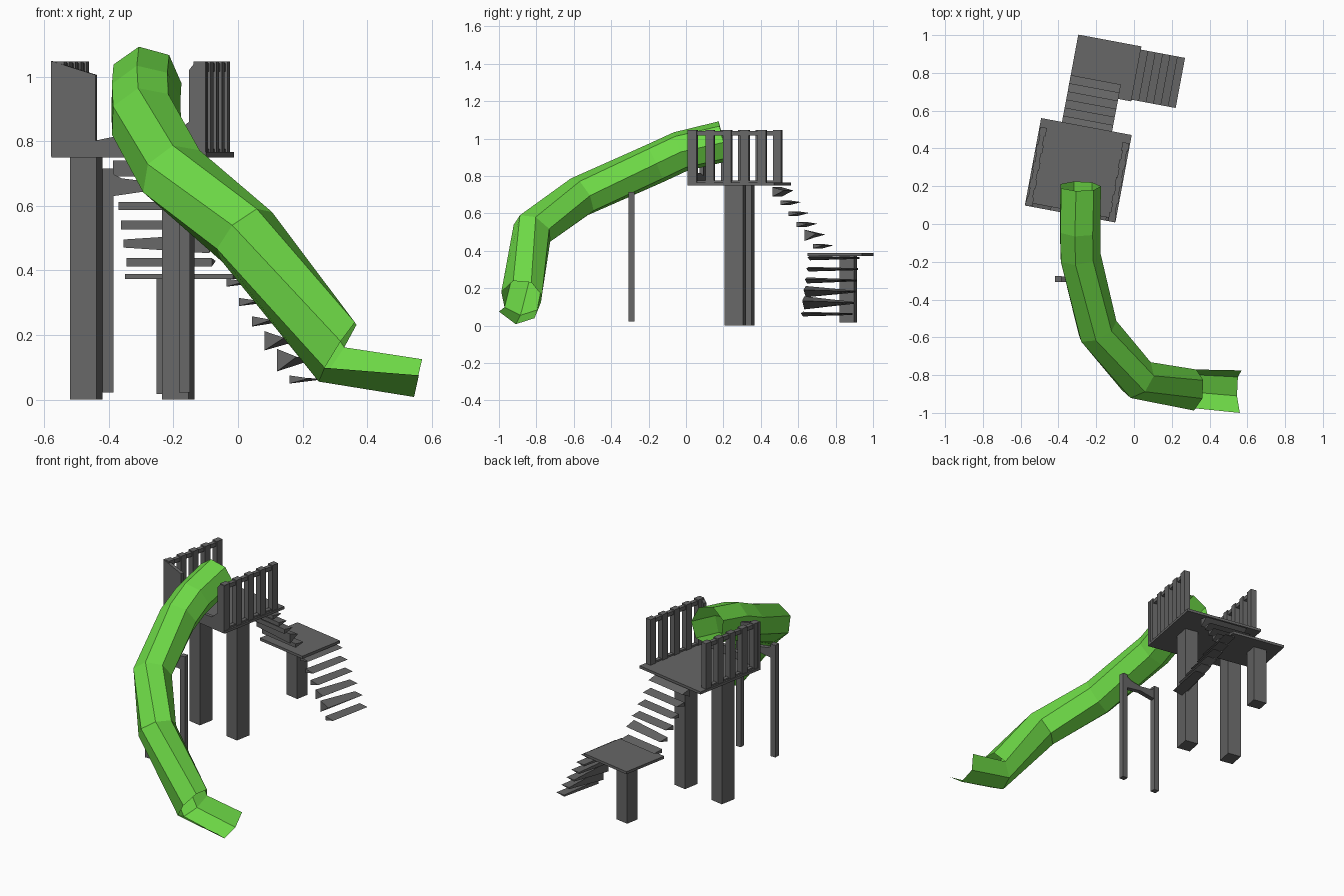
import bpy, bmesh, math
from mathutils import Vector, Matrix

cube = bpy.data.objects.get("Cube")
if cube:
    bpy.data.objects.remove(cube, do_unlink=True)


def material(name, rgb):
    m = bpy.data.materials.new(name)
    m.use_nodes = True
    m.diffuse_color = (*rgb, 1)
    m.node_tree.nodes["Principled BSDF"].inputs["Base Color"].default_value = (*rgb, 1)
    return m


GREY = material("dark grey", (0.135, 0.135, 0.135))
GREEN = material("bright green", (0.155, 0.70, 0.062))
TURN = Matrix.Rotation(math.radians(-10.6), 4, 'Z')
FLAT = Matrix.Identity(4)
U, V = TURN @ Vector((1, 0, 0)), TURN @ Vector((0, 1, 0))
DECK = Matrix.Translation((-0.295, 0.285, 0)) @ TURN


def finish(name, bm, mat):
    bmesh.ops.recalc_face_normals(bm, faces=bm.faces)
    me = bpy.data.meshes.new(name)
    bm.to_mesh(me)
    bm.free()
    me.materials.append(mat)
    ob = bpy.data.objects.new(name, me)
    bpy.context.collection.objects.link(ob)
    return ob


def box(name, lo, hi, frame):
    """Box between two corners given in a frame."""
    bm = bmesh.new()
    lo, hi = Vector(lo), Vector(hi)
    size = hi - lo
    place = Matrix.Translation((lo + hi) / 2) @ Matrix.Diagonal((*size, 1))
    bmesh.ops.create_cube(bm, size=1, matrix=frame @ place)
    return finish(name, bm, GREY)


def panel(name, profile, y0, y1, frame):
    """Upright x-z outline extruded from y0 to y1."""
    bm = bmesh.new()
    face = bm.faces.new([bm.verts.new(frame @ Vector((x, y0, z))) for x, z in profile])
    out = bmesh.ops.extrude_face_region(bm, geom=[face])
    moved = [g for g in out["geom"] if isinstance(g, bmesh.types.BMVert)]
    shift = frame.to_3x3() @ Vector((0, y1 - y0, 0))
    bmesh.ops.translate(bm, verts=moved, vec=shift)
    return finish(name, bm, GREY)


def tread(name, centre, down, across, depth, width, thick, thin):
    """Wedge step: thick at the riser and at its first end."""
    bm = bmesh.new()
    ends = []
    for side, h in ((-1, thick), (1, thin)):
        c = Vector(centre) + across * side * width / 2
        ends.append([bm.verts.new(c + down * a * depth / 2 + Vector((0, 0, b * h / 2)))
                     for a, b in ((-1, 1), (-1, -1), (1, 0.3))])
    a, b = ends
    bm.faces.new(a)
    bm.faces.new(b)
    for i in range(3):
        j = (i + 1) % 3
        bm.faces.new((a[i], a[j], b[j], b[i]))
    return finish(name, bm, GREY)


# Deck and its two legs
box("deck", (-0.244, -0.235, 0.75), (0.244, 0.235, 0.766), DECK)
for side, x, y in (("right", -0.47, 0.31), ("left", -0.185, 0.264)):
    frame = Matrix.Translation((x, y, 0)) @ TURN
    box(f"deck_leg_{side}", (-0.042, -0.05, 0), (0.042, 0.05, 0.75), frame)

# Front wall with the opening for the slide
panel("front_wall", [(-0.244, 0.752), (0.242, 0.752), (0.242, 1.045), (0.21, 1.045),
                     (0.19, 1.02), (0.19, 0.86), (0.14, 0.82), (-0.04, 0.815),
                     (-0.104, 0.802), (-0.104, 1.005), (-0.244, 1.048)],
      -0.236, -0.215, DECK)

# Railings on both sides
for side, x in (("right", -0.222), ("left", 0.222)):
    for i in range(5):
        y = -0.232 + 0.094 * i
        box(f"baluster_{side}_{i + 1}", (x - 0.018, y, 0.76),
            (x + 0.018, y + 0.045, 1.047), DECK)
    box(f"top_rail_{side}", (x - 0.012, -0.23, 1.016), (x + 0.012, 0.185, 1.04), DECK)
    box(f"bottom_rail_{side}", (x - 0.012, -0.23, 0.762), (x + 0.012, 0.185, 0.776), DECK)

# Landing and its leg
landing = Matrix.Translation((-0.155, 0.826, 0)) @ TURN
box("landing", (-0.17, -0.148, 0.373), (0.17, 0.148, 0.389), landing)
frame = Matrix.Translation((-0.203, 0.867, 0)) @ TURN
box("landing_leg", (-0.042, -0.04, 0.018), (0.042, 0.04, 0.375), frame)

# Upper flight, from the deck back to the landing
for i, h in enumerate((0.05, 0.025, 0.025, 0.028, 0.06, 0.025)):
    y = 0.518 + 0.043 * i
    tread(f"upper_step_{i + 1}", (-0.247 + 0.19 * (y - 0.525), y, 0.715 - 0.058 * i),
          V, U, 0.062, 0.27, 0.025 if i == 4 else h, h)

# Lower flight, from the landing to the ground
for i, h in enumerate((0.025, 0.025, 0.032, 0.06, 0.07, 0.025)):
    tread(f"lower_step_{i + 1}", (0.02 + 0.039 * i, 0.789 - 0.0073 * i, 0.362 - 0.06 * i),
          U, V, 0.062, 0.27, h, 0.01)

# Slide support: two posts and a saddle
for side, x in (("right", -0.402), ("left", -0.165)):
    box(f"slide_post_{side}", (x - 0.017, -0.308, 0.022), (x + 0.017, -0.275, 0.715), FLAT)
panel("slide_saddle", [(-0.419, 0.715), (-0.419, 0.65), (-0.385, 0.63), (-0.283, 0.645),
                       (-0.18, 0.63), (-0.148, 0.65), (-0.148, 0.715), (-0.22, 0.685),
                       (-0.283, 0.675), (-0.36, 0.685)], -0.306, -0.277, FLAT)

# Seven-sided slide tube swept along its path, ending in an open trough
path = [Vector(p) for p in ((-0.287, 0.2, 0.985), (-0.29, -0.03, 0.93),
                            (-0.288, -0.17, 0.865), (-0.195, -0.56, 0.69),
                            (0.02, -0.82, 0.51), (0.31, -0.88, 0.15), (0.56, -0.89, 0.09))]
SIDES, RADIUS = 7, 0.112
bm = bmesh.new()
rings = []
for i in range(len(path) - 1):
    t = (path[i + 1] - path[i]).normalized()
    if i:
        t = (t + (path[i] - path[i - 1]).normalized()).normalized()
    s = Vector((0, 0, 1)).cross(t).normalized()
    n = t.cross(s)
    angles = [math.radians(100 + 2 * i) + k * math.tau / SIDES for k in range(SIDES)]
    rings.append([bm.verts.new(path[i] + RADIUS * (s * math.cos(a) + n * math.sin(a)))
                  for a in angles])
for a, b in zip(rings, rings[1:]):
    for k in range(SIDES):
        j = (k + 1) % SIDES
        bm.faces.new((a[k], a[j], b[j], b[k]))
lip = [bm.verts.new(p) for p in ((0.56, -1.0, 0.075), (0.545, -0.91, 0.008),
                                 (0.55, -0.81, 0.04), (0.57, -0.775, 0.125))]
for k in range(3):
    bm.faces.new((rings[-1][k + 2], rings[-1][k + 3], lip[k + 1], lip[k]))
finish("slide", bm, GREEN)
